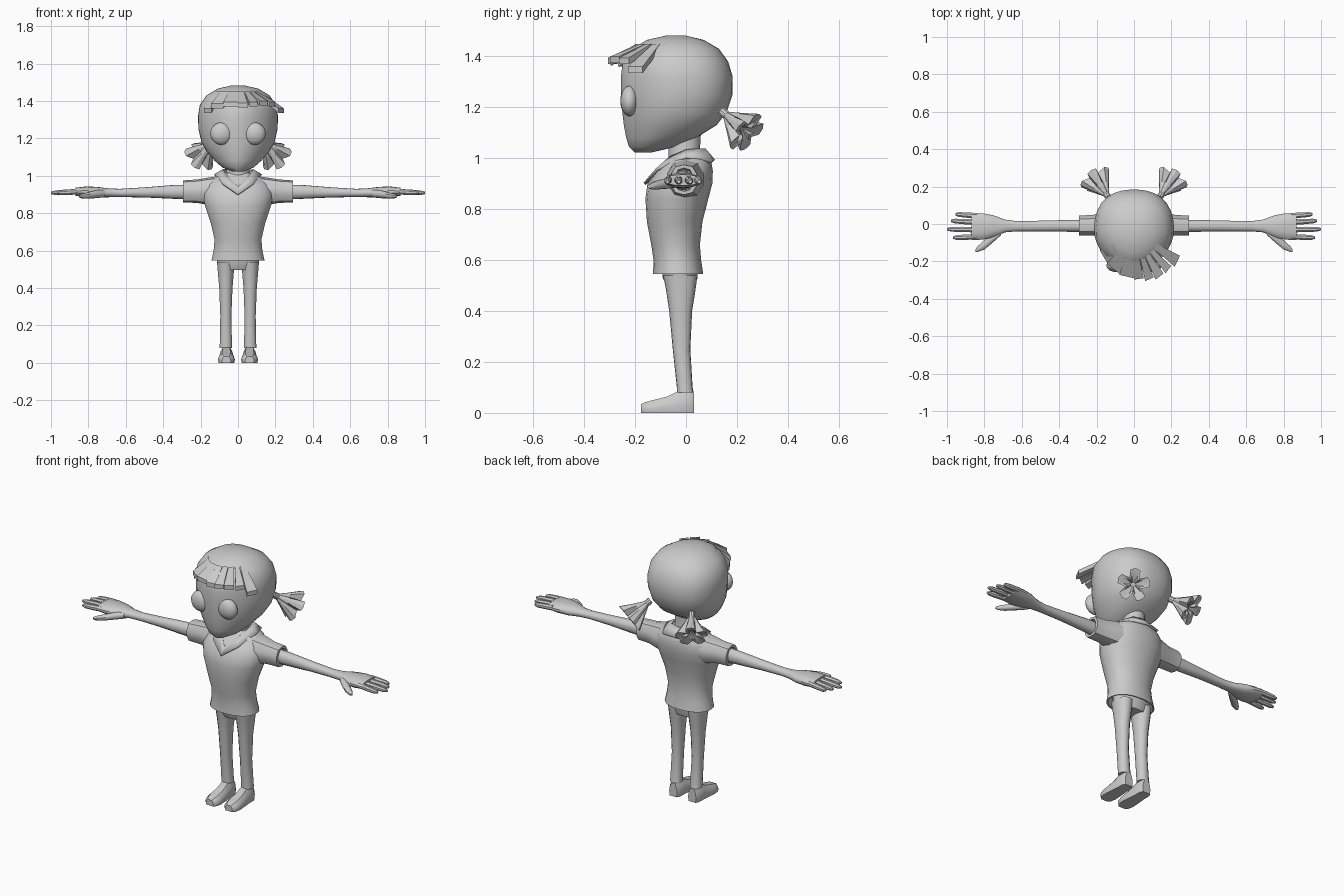
import bpy, bmesh, math
from mathutils import Vector

cube = bpy.data.objects.get("Cube")
if cube:
    bpy.data.objects.remove(cube, do_unlink=True)

clay = bpy.data.materials.new("light_grey")
clay.use_nodes = True
clay.diffuse_color = (0.6, 0.6, 0.6, 1)
clay.node_tree.nodes["Principled BSDF"].inputs["Base Color"].default_value = (0.6, 0.6, 0.6, 1)


def finish(name, bm, mirror=False, angle=40, subdivide=0, thickness=0):
    """Turn a bmesh into a shaded object, optionally mirrored across x."""
    bmesh.ops.recalc_face_normals(bm, faces=bm.faces[:])
    mesh = bpy.data.meshes.new(name)
    bm.to_mesh(mesh)
    bm.free()
    mesh.materials.append(clay)
    obj = bpy.data.objects.new(name, mesh)
    bpy.context.collection.objects.link(obj)
    bpy.ops.object.select_all(action="DESELECT")
    obj.select_set(True)
    bpy.context.view_layer.objects.active = obj
    bpy.ops.object.shade_smooth_by_angle(angle=math.radians(angle))
    if mirror:
        obj.modifiers.new("mirror", "MIRROR")
    if thickness:
        solid = obj.modifiers.new("thickness", "SOLIDIFY")
        solid.thickness = thickness
        solid.offset = 0
    if subdivide:
        obj.modifiers.new("smooth", "SUBSURF").levels = subdivide
    return obj


def skin(bm, rings):
    """Bridge consecutive rings of points with quads and cap both ends."""
    rows = [[bm.verts.new(p) for p in ring] for ring in rings]
    for low, high in zip(rows, rows[1:]):
        for i in range(len(low)):
            j = (i + 1) % len(low)
            bm.faces.new((low[i], low[j], high[j], high[i]))
    bm.faces.new(rows[0])
    bm.faces.new(rows[-1])


def oval(u0, u1, v0, v1, sides, power_low=2, power_high=2):
    """Superellipse inside a rectangle; low v and high v halves may differ."""
    points = []
    for i in range(sides):
        a = math.tau * (i + 0.5) / sides
        c, s = math.cos(a), math.sin(a)
        power = power_low if s < 0 else power_high
        r = (abs(c) ** power + abs(s) ** power) ** (-1 / power)
        points.append(((u0 + u1) / 2 + c * r * (u1 - u0) / 2,
                       (v0 + v1) / 2 + s * r * (v1 - v0) / 2))
    return points


def loft_z(bm, rows, sides, low=2, high=2, x=0):
    """Rows hold height, half width, front y, back y."""
    skin(bm, [[(x + u, v, z) for u, v in oval(-w, w, f, b, sides, low, high)]
              for z, w, f, b in rows])


def loft_x(bm, rows, sides, power=2):
    """Rows hold x, front y, back y, bottom z, top z."""
    skin(bm, [[(x, u, v) for u, v in oval(f, b, lo, hi, sides, power, power)]
              for x, f, b, lo, hi in rows])


# Head: narrower towards the face, fuller at the back
bm = bmesh.new()
loft_z(bm, [(1.022, .03, -.2, -.14), (1.045, .085, -.225, -.04), (1.08, .125, -.236, .04),
            (1.13, .168, -.246, .12), (1.18, .196, -.252, .16), (1.25, .212, -.257, .183),
            (1.32, .214, -.258, .184), (1.38, .204, -.25, .166), (1.43, .168, -.215, .13),
            (1.465, .11, -.155, .07), (1.482, .04, -.08, 0)], 32, 1.75, 2.4)
finish("head", bm)

# Eyes: flattened balls set into the face
bm = bmesh.new()
bmesh.ops.create_uvsphere(bm, u_segments=20, v_segments=12, radius=.06)
for v in bm.verts:
    v.co = Vector((v.co.x + .088, v.co.y * .6 - .222, v.co.z + 1.225))
finish("eyes", bm, mirror=True)


# Fringe: overhanging wedges, swept up towards the model's left
def brow_point(degrees, reach, z):
    a = math.radians(degrees)
    return Vector((.21 * reach * math.sin(a), -.04 - .25 * reach * math.cos(a), z))


bm = bmesh.new()
for start, end, reach, z in [(-65, -45, .96, 1.36), (-45, -22, .98, 1.385), (-22, 0, 1, 1.395),
                             (0, 14, 1.03, 1.39), (15, 27, 1.1, 1.395), (28, 40, 1.17, 1.4),
                             (42, 52, 1.2, 1.395), (54, 66, 1.28, 1.36)]:
    root = [brow_point(start, .62, 1.45), brow_point(end, .62, 1.45)]
    tip = [brow_point(end, reach, z), brow_point(start, reach, z)]
    top = root + tip
    drop = Vector((0, 0, -.025))
    skin(bm, [[p + drop for p in top], top])
finish("fringe", bm, angle=25)

# Pigtails: flared tufts of five locks, hollow at the end
bm = bmesh.new()
root = Vector((.135, .14, 1.185))
axis = Vector((.07, .1, -.085)).normalized()
side = axis.orthogonal().normalized()
other = axis.cross(side)
rings = []
for along, radius, notch in [(0, .018, 1), (.03, .018, 1), (.08, .048, .7),
                             (.15, .092, .5), (.145, .06, .45), (.12, .012, 1)]:
    ring = []
    for i in range(20):
        a = math.tau * i / 20
        r = radius * (notch if i % 4 == 0 else .94 if i % 4 != 2 else 1)
        ring.append(root + axis * along + (side * math.cos(a) + other * math.sin(a)) * r)
    rings.append(ring)
skin(bm, rings)
finish("pigtails", bm, mirror=True, angle=25)

# Neck
bm = bmesh.new()
loft_z(bm, [(.96, .075, -.07, .07), (1.02, .062, -.07, .055), (1.1, .06, -.07, .06)], 16)
finish("neck", bm)

# Shirt body, with the underside recessed inside the hem
bm = bmesh.new()
loft_z(bm, [(.59, .115, -.11, .05), (.548, .135, -.122, .06), (.546, .143, -.13, .068),
            (.6, .131, -.128, .06), (.66, .126, -.137, .055), (.75, .147, -.154, .065),
            (.84, .178, -.16, .088), (.9, .19, -.152, .104), (.95, .178, -.118, .106),
            (.985, .145, -.085, .1), (1.015, .085, -.06, .08)], 24, 2.2, 2.2)
finish("shirt", bm)

# Sleeves, with the cuff turned inwards around the arm
bm = bmesh.new()
loft_x(bm, [(.08, -.08, .08, .84, 1), (.16, -.075, .07, .845, .99), (.22, -.062, .05, .855, .98),
            (.295, -.062, .046, .857, .975), (.295, -.045, .03, .87, .962),
            (.27, -.04, .025, .875, .955)], 10, 2.4)
finish("sleeves", bm, mirror=True, angle=35)

# Collar: a folded band meeting in a V at the chest
bm = bmesh.new()
inner = [(0, .072, 1.035), (.055, .055, 1.035), (.078, 0, 1.03), (.06, -.065, 1), (0, -.128, .94)]
outer = [(0, .11, .99), (.085, .098, .985), (.125, 0, 1.003), (.08, -.115, .955), (0, -.162, .9)]
pairs = [[bm.verts.new(p) for p in pair] for pair in zip(inner, outer)]
for a, b in zip(pairs, pairs[1:]):
    bm.faces.new((a[0], a[1], b[1], b[0]))
finish("collar", bm, mirror=True, thickness=.012)

# Arms running into the palms
bm = bmesh.new()
loft_x(bm, [(.2, -.045, .025, .872, .955), (.35, -.042, .022, .877, .95), (.5, -.04, .018, .884, .938),
            (.63, -.04, .016, .886, .93), (.69, -.045, .024, .885, .932), (.75, -.072, .047, .882, .94),
            (.81, -.085, .058, .884, .943), (.87, -.086, .06, .893, .936)], 14, 2.3)
finish("arms", bm, mirror=True)

# Fingers
bm = bmesh.new()
for base, spread, tip in [(.044, .052, .955), (.009, .017, .978), (-.03, -.028, 1), (-.068, -.073, .968)]:
    rows = []
    for t, half in [(0, .016), (.5, .0155), (.85, .0135), (1, .007)]:
        y = base + (spread - base) * t
        middle = .916 - .008 * t
        rows.append((.84 + (tip - .84) * t, y - half, y + half, middle - half, middle + half))
    loft_x(bm, rows, 8)
finish("fingers", bm, mirror=True)

# Thumbs, angled forward from the palm
bm = bmesh.new()
loft_x(bm, [(.71, -.06, -.02, .885, .925), (.76, -.105, -.05, .88, .922),
            (.8, -.138, -.085, .878, .912), (.835, -.15, -.117, .878, .903),
            (.848, -.151, -.135, .883, .897)], 10)
finish("thumbs", bm, mirror=True)

# Trousers: hips and tapering legs
bm = bmesh.new()
loft_z(bm, [(.495, .1, -.075, .035), (.53, .113, -.092, .046), (.6, .113, -.1, .05)], 20)
finish("hips", bm)
bm = bmesh.new()
loft_z(bm, [(.08, .034, -.036, .03), (.1, .033, -.036, .026), (.25, .03, -.052, .017),
            (.4, .036, -.066, .024), (.48, .043, -.078, .037), (.54, .048, -.09, .045)],
       14, 2.3, 2.3, x=.065)
finish("legs", bm, mirror=True)

# Shoes: flat soles, low rounded toes
bm = bmesh.new()
rings = []
for y, half, height in [(.032, .026, .078), (.015, .036, .084), (-.035, .038, .083), (-.075, .042, .064),
                        (-.13, .046, .05), (-.16, .04, .042), (-.176, .024, .034)]:
    outline = [(-.9, 0), (.9, 0), (1, .35), (.85, .7), (.5, 1), (-.5, 1), (-.85, .7), (-1, .35)]
    rings.append([(.062 + u * half, y, v * height) for u, v in outline])
skin(bm, rings)
finish("shoes", bm, mirror=True, angle=35)
